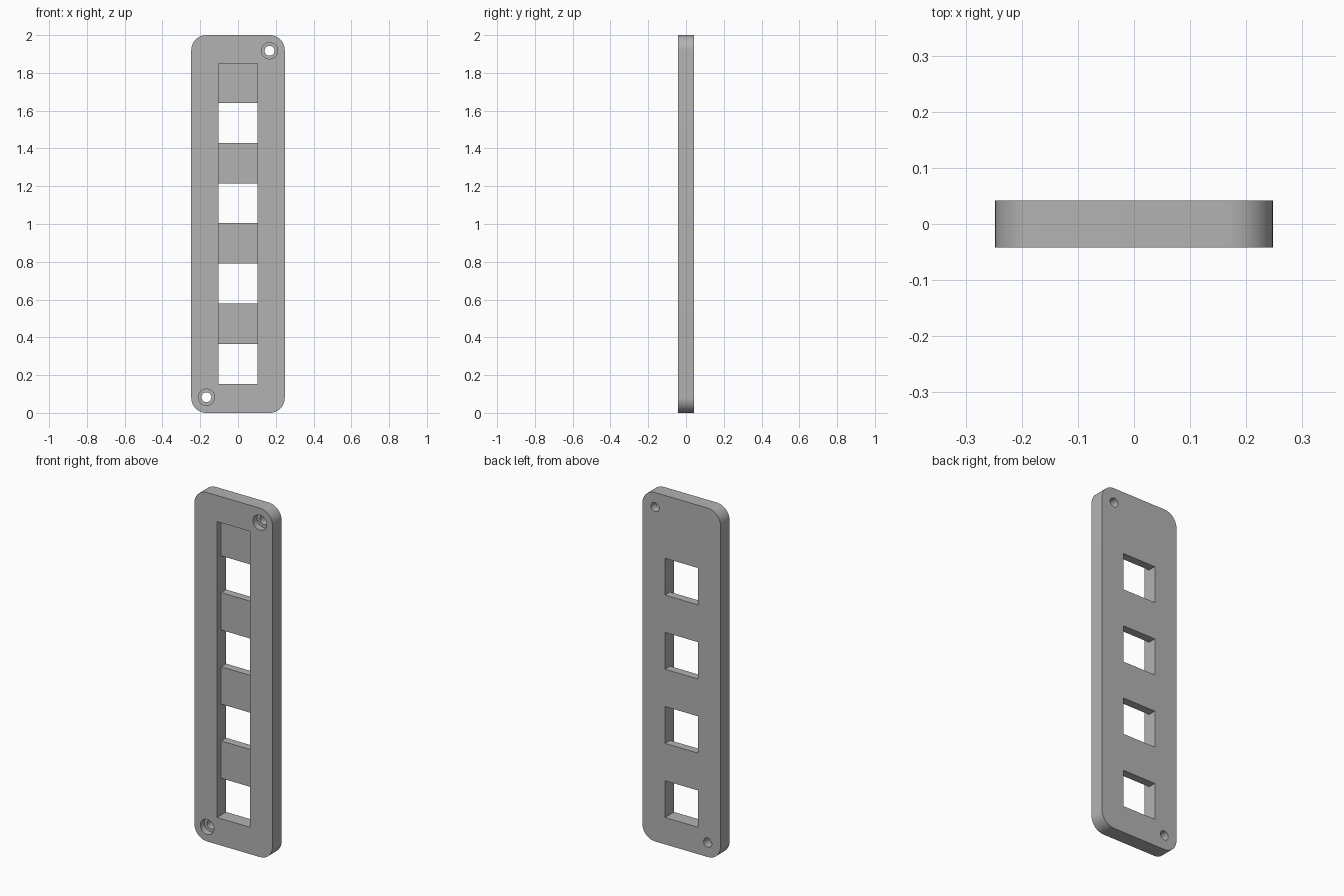
import bpy
from math import cos, sin, pi, radians

cube = bpy.data.objects.get("Cube")
if cube:
    bpy.data.objects.remove(cube, do_unlink=True)

WIDTH, HEIGHT, DEPTH = 0.495, 2.0, 0.083
FRONT, BACK = -DEPTH / 2, DEPTH / 2
CORNER = 0.08
POCKET = 0.037             # depth of the front channel
BORE = 0.037               # depth of the screw head recess
SLOT_HALF = 0.104
SLOT_LOW, SLOT_HIGH = 0.154, 1.85
PITCH, WINDOW = 0.425, 0.211

grey = bpy.data.materials.new("plain grey")
grey.use_nodes = True
colour = (0.45, 0.45, 0.45, 1)
grey.diffuse_color = colour
grey.node_tree.nodes["Principled BSDF"].inputs["Base Color"].default_value = colour


def prism(name, outline, y0, y1):
    """Extrude an x-z outline from y0 to y1."""
    n = len(outline)
    verts = [(x, y, z) for y in (y0, y1) for x, z in outline]
    faces = [tuple(range(n)), tuple(range(2 * n - 1, n - 1, -1))]
    faces += [(i, i + n, (i + 1) % n + n, (i + 1) % n) for i in range(n)]
    mesh = bpy.data.meshes.new(name)
    mesh.from_pydata(verts, [], faces)
    mesh.materials.append(grey)
    obj = bpy.data.objects.new(name, mesh)
    bpy.context.collection.objects.link(obj)
    return obj


def arc(cx, cz, radius, start, sweep, steps):
    angles = [start + sweep * i / steps for i in range(steps + 1)]
    return [(cx + radius * cos(a), cz + radius * sin(a)) for a in angles]


def circle(cx, cz, radius):
    return arc(cx, cz, radius, 0, 2 * pi, 48)[:-1]


def box(z0, z1):
    return [(-SLOT_HALF, z0), (SLOT_HALF, z0), (SLOT_HALF, z1), (-SLOT_HALF, z1)]


# Rounded plate
dx, dz = WIDTH / 2 - CORNER, HEIGHT / 2 - CORNER
outline = []
for i, (sx, sz) in enumerate([(1, 1), (-1, 1), (-1, -1), (1, -1)]):
    outline += arc(sx * dx, 1 + sz * dz, CORNER, i * pi / 2, pi / 2, 12)
plate = prism("mounting_plate", outline, FRONT, BACK)

# Front channel, then the through windows
cutters = [prism("channel_cutter", box(SLOT_LOW, SLOT_HIGH), FRONT - 0.1, FRONT + POCKET)]
for i in range(4):
    z = SLOT_LOW + i * PITCH
    cutters.append(prism("window_cutter", box(z, z + WINDOW), FRONT - 0.2, BACK + 0.1))

# Counterbored screw holes in opposite corners
for s in (-1, 1):
    x, z = s * 0.167, 1 + s * 0.917
    cutters.append(prism("recess_cutter", circle(x, z, 0.043), FRONT - 0.1, FRONT + BORE))
    cutters.append(prism("screw_cutter", circle(x, z, 0.026), FRONT - 0.2, BACK + 0.1))

bpy.context.view_layer.objects.active = plate
for cutter in cutters:
    cut = plate.modifiers.new("cut", "BOOLEAN")
    cut.operation = "DIFFERENCE"
    cut.solver = "EXACT"
    cut.object = cutter
    bpy.ops.object.modifier_apply(modifier=cut.name)
    bpy.data.objects.remove(cutter, do_unlink=True)

# Smooth curved walls, sharp edges
bpy.ops.object.select_all(action="DESELECT")
plate.select_set(True)
bpy.ops.object.shade_smooth_by_angle(angle=radians(30))
